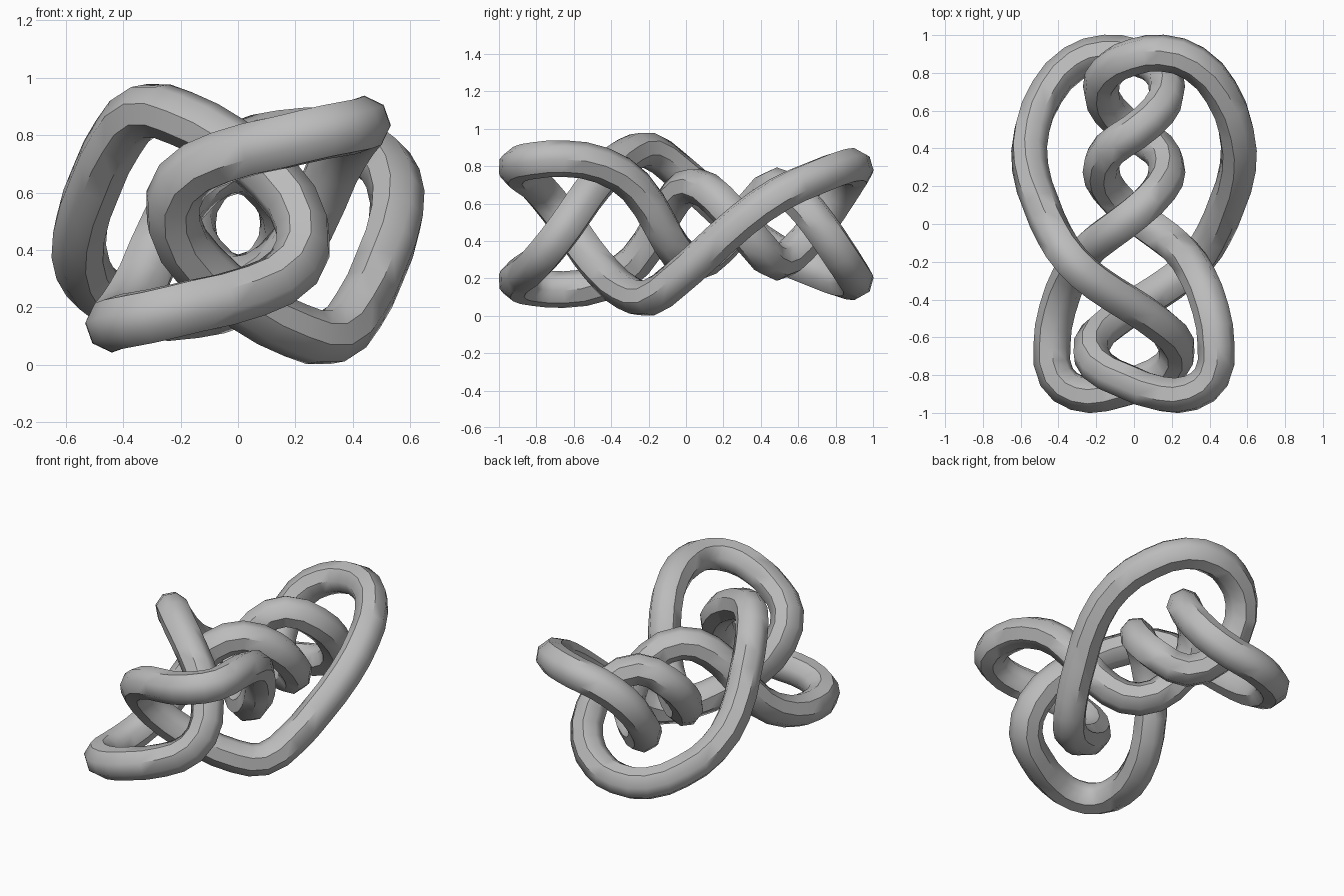
import bpy
import bmesh
from math import radians
from mathutils import Vector

TUBE_RADIUS = 0.098
MID_HEIGHT = 0.49
SIDES_SETTING = 2      # bevel resolution that gives an eight-sided tube

default_cube = bpy.data.objects.get("Cube")
if default_cube:
    bpy.data.objects.remove(default_cube, do_unlink=True)

# Plain grey material
grey = bpy.data.materials.new("plain_grey")
grey.use_nodes = True
grey_colour = (0.5, 0.5, 0.5, 1.0)
grey.diffuse_color = grey_colour
grey.node_tree.nodes["Principled BSDF"].inputs["Base Color"].default_value = grey_colour

# Centre line of one half of the knot
half_path = [
    # back arch and big side loop
    (-.175, .71, .49), (-.13, .82, .65), (0, .885, .75), (.15, .905, .79),
    (.32, .85, .795), (.46, .7, .74), (.54, .5, .65), (.55, .3, .51),
    (.49, .1, .33), (.42, -.06, .19), (.325, -.2, .095), (.2, -.31, .12),
    # front hook
    (.03, -.42, .21), (-.13, -.53, .34), (-.225, -.64, .5), (-.195, -.75, .64),
    (-.05, -.83, .725),
    # front lobe
    (.15, -.9, .775), (.3, -.895, .81), (.41, -.81, .83), (.435, -.65, .84),
    (.405, -.45, .805), (.335, -.27, .69), (.245, -.14, .49),
    # central twist
    (.135, -.05, .34), (0, .05, .285), (-.13, .175, .365), (-.175, .285, .49),
    (-.13, .395, .62), (0, .485, .695), (.13, .6, .62),
]


def half_turn(point):
    """Rotate a point by half a turn about the long axis."""
    x, y, z = point
    return (-x, y, 2 * MID_HEIGHT - z)


def closed_tube(name, points, radius, material):
    """Sweep a round section along a smooth closed path and return a mesh object."""
    curve = bpy.data.curves.new(name + "_path", "CURVE")
    curve.dimensions = "3D"
    curve.resolution_u = 2
    curve.bevel_depth = radius
    curve.bevel_resolution = SIDES_SETTING
    curve.twist_mode = "MINIMUM"
    spline = curve.splines.new("BEZIER")
    spline.bezier_points.add(len(points) - 1)
    for knot, position in zip(spline.bezier_points, points):
        knot.co = Vector(position)
        knot.handle_left_type = knot.handle_right_type = "AUTO"
    spline.use_cyclic_u = True

    # Turn the swept curve into a mesh
    helper = bpy.data.objects.new(name + "_helper", curve)
    bpy.context.collection.objects.link(helper)
    bpy.context.view_layer.update()
    depsgraph = bpy.context.evaluated_depsgraph_get()
    mesh = bpy.data.meshes.new_from_object(helper.evaluated_get(depsgraph))
    bpy.data.objects.remove(helper, do_unlink=True)
    bpy.data.curves.remove(curve)

    bm = bmesh.new()
    bm.from_mesh(mesh)
    bmesh.ops.remove_doubles(bm, verts=bm.verts, dist=0.0001)
    bmesh.ops.recalc_face_normals(bm, faces=bm.faces)
    # Smooth shading, with the steepest lengthwise edges kept crisp
    for face in bm.faces:
        face.smooth = True
        face.material_index = 0
    for edge in bm.edges:
        edge.smooth = edge.calc_face_angle(0) < radians(45)
    bm.to_mesh(mesh)
    bm.free()

    mesh.name = name
    mesh.materials.clear()
    mesh.materials.append(material)
    tube = bpy.data.objects.new(name, mesh)
    bpy.context.collection.objects.link(tube)
    return tube


# The second half repeats the first, turned about the long axis
full_path = half_path + [half_turn(point) for point in half_path]
closed_tube("knotted_tube", full_path, TUBE_RADIUS, grey)
